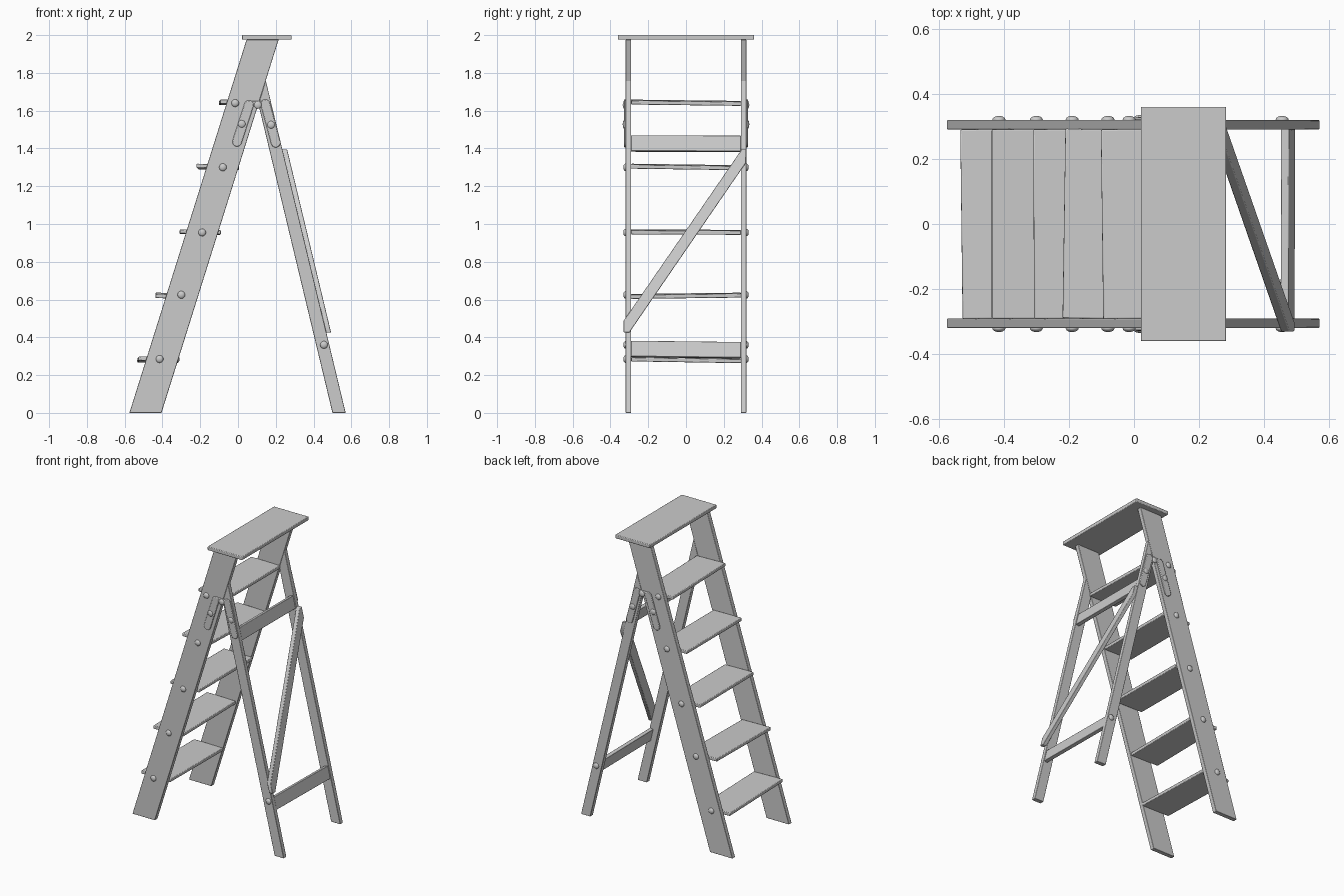
import bpy, bmesh, math
from mathutils import Vector, Matrix

if "Cube" in bpy.data.objects:
    bpy.data.objects.remove(bpy.data.objects["Cube"])


def finish(bm, name, bevel=0.003):
    bmesh.ops.recalc_face_normals(bm, faces=bm.faces[:])
    me = bpy.data.meshes.new(name)
    bm.to_mesh(me)
    bm.free()
    ob = bpy.data.objects.new(name, me)
    bpy.context.collection.objects.link(ob)
    if bevel:
        m = ob.modifiers.new("soft_edges", 'BEVEL')
        m.width, m.segments = bevel, 2
        m.limit_method = 'ANGLE'
        m.angle_limit = math.radians(50)
    bpy.ops.object.select_all(action='DESELECT')
    bpy.context.view_layer.objects.active = ob
    ob.select_set(True)
    bpy.ops.object.shade_smooth_by_angle(angle=math.radians(35))
    return ob


def prism(name, pts, y0, y1, bevel=0.003):
    """Extrude an x-z outline along y."""
    bm = bmesh.new()
    f = bm.faces.new([bm.verts.new((x, y0, z)) for x, z in pts])
    r = bmesh.ops.extrude_face_region(bm, geom=[f])
    vs = [v for v in r['geom'] if isinstance(v, bmesh.types.BMVert)]
    bmesh.ops.translate(bm, vec=(0, y1 - y0, 0), verts=vs)
    return finish(bm, name, bevel)


def box(name, center, size, rot=Matrix(), bevel=0.003):
    bm = bmesh.new()
    bmesh.ops.create_cube(bm, size=1)
    bm.transform(Matrix.Translation(center) @ rot.to_4x4() @ Matrix.Diagonal((*size, 1)))
    return finish(bm, name, bevel)


def bolt(name, x, z, side, y=0.32, r=0.02, d=0.012):
    bm = bmesh.new()
    bmesh.ops.create_uvsphere(bm, u_segments=20, v_segments=10, radius=1)
    bm.transform(Matrix.Translation((x, side * y, z)) @ Matrix.Diagonal((r, d, r, 1)))
    return finish(bm, name, 0)


def capsule(name, a, b, r, side, y0, y1):
    """Round-ended flat strap between two x-z points."""
    ang = math.atan2(b[1] - a[1], b[0] - a[0])
    pts = []
    for c, base in ((b, ang - math.pi / 2), (a, ang + math.pi / 2)):
        for i in range(9):
            t = base + math.pi * i / 8
            pts.append((c[0] + r * math.cos(t), c[1] + r * math.sin(t)))
    return prism(name, pts, side * y0, side * y1, 0.004)


# top plank
box("top_plank", (0.152, 0, 1.988), (0.262, 0.72, 0.025), bevel=0.004)

# stiles, rear legs, hinges and bolts on both sides
step_bolts = [(-0.415, 0.285), (-0.30, 0.625), (-0.19, 0.955), (-0.08, 1.30), (-0.015, 1.64)]
for s, tag in ((-1, "front"), (1, "back")):
    prism("stile_" + tag, [(-0.575, 0), (-0.405, 0), (0.215, 1.976), (0.045, 1.976)],
          s * 0.29, s * 0.32)
    prism("rear_leg_" + tag, [(0.50, 0), (0.57, 0), (0.147, 1.76), (0.108, 1.634)],
          s * 0.29, s * 0.32)
    for x, z in step_bolts + [(0.455, 0.36)]:
        bolt("bolt_" + tag, x, z, s)
    capsule("hinge_strap_stile_" + tag, (-0.005, 1.435), (0.058, 1.63), 0.025, s, 0.318, 0.328)
    capsule("hinge_strap_leg_" + tag, (0.20, 1.43), (0.145, 1.635), 0.025, s, 0.318, 0.328)
    capsule("hinge_link_" + tag, (0.058, 1.638), (0.145, 1.638), 0.014, s, 0.316, 0.326)
    for x, z in ((0.02, 1.53), (0.175, 1.525), (0.105, 1.63)):
        bolt("hinge_bolt_" + tag, x, z, s, y=0.326, d=0.009)

# treads: x start, height, slight roll and yaw of hand-fitted boards
treads = [(-0.53, 0.281, 0.016, 0.012), (-0.437, 0.62, -0.012, 0.0),
          (-0.308, 0.957, 0.004, 0.004), (-0.215, 1.302, 0.014, -0.015),
          (-0.098, 1.642, 0.012, 0.012)]
for i, (x, z, roll, yaw) in enumerate(treads):
    tilt = 0.02
    rot = (Matrix.Rotation(yaw, 3, 'Z') @ Matrix.Rotation(-roll if i != 1 else 0.012, 3, 'X')
           @ Matrix.Rotation(tilt, 3, 'Y'))
    box("tread", (x + 0.108, 0, z), (0.216, 0.582, 0.022), rot, 0.004)

# rear frame rails lying in the plane of the rear legs
slope = math.atan(0.24)
lean = Matrix.Rotation(-slope, 3, 'Y')


def edge_x(z):
    return 0.57 - 0.24 * z


for name, z, roll in (("lower_rail", 0.335, -0.012), ("upper_rail", 1.425, -0.004)):
    box(name, (edge_x(z) - 0.017, 0, z), (0.025, 0.582, 0.085),
        lean @ Matrix.Rotation(roll, 3, 'X'))

# diagonal brace with ends cut flush to the legs
bm = bmesh.new()
outline = [(-0.33, 0.425), (-0.30, 0.425), (0.318, 1.325), (0.318, 1.395), (0.295, 1.395), (-0.33, 0.488)]
rings = [[bm.verts.new((edge_x(z) + dx, y, z)) for y, z in outline] for dx in (-0.002, 0.025)]
bm.faces.new(rings[0])
bm.faces.new(rings[1])
for i in range(6):
    j = (i + 1) % 6
    bm.faces.new((rings[0][i], rings[0][j], rings[1][j], rings[1][i]))
finish(bm, "diagonal_brace")
